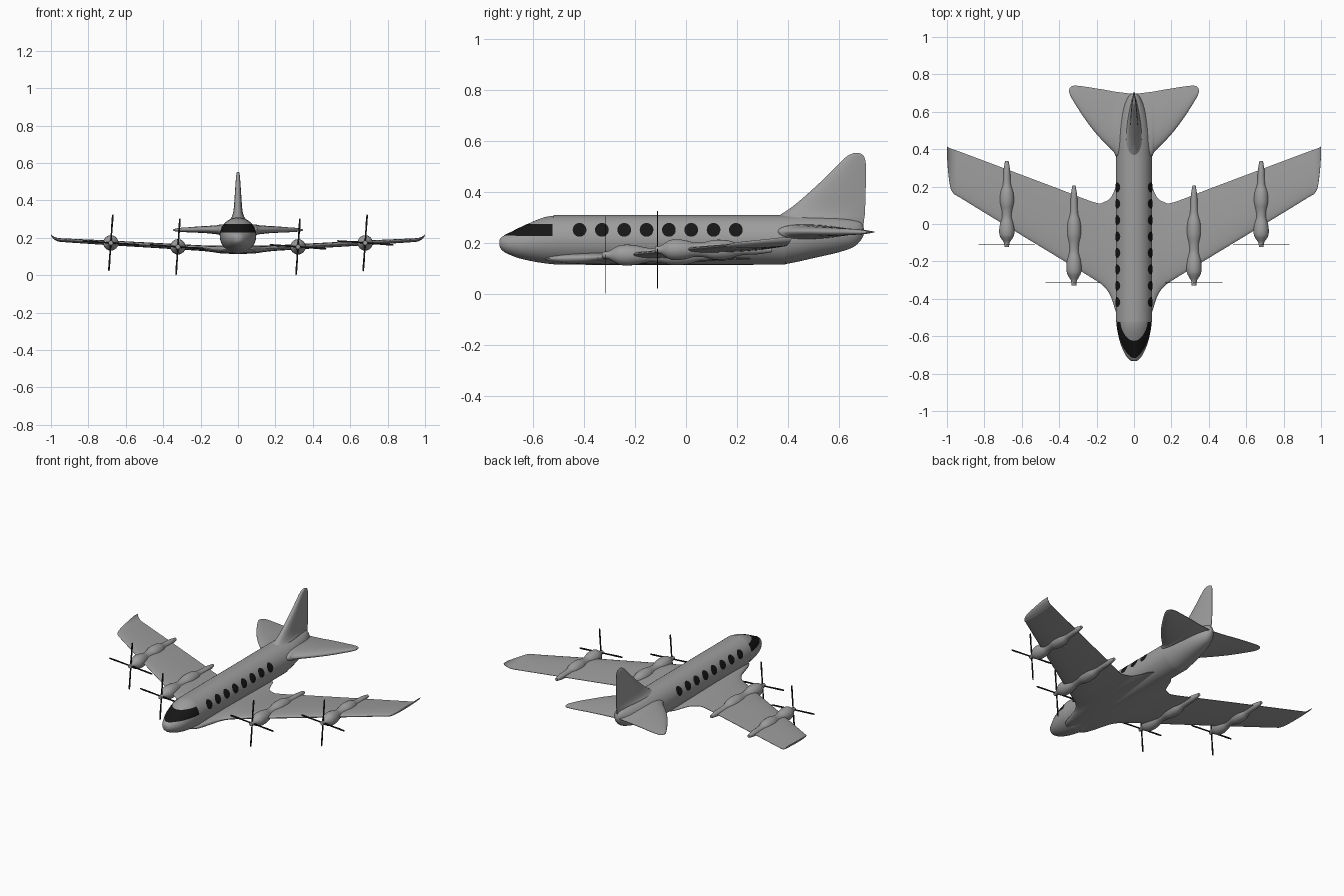
import bpy, bmesh, math
from mathutils import Matrix, Vector

if "Cube" in bpy.data.objects:
    bpy.data.objects.remove(bpy.data.objects["Cube"])


def material(name, v):
    m = bpy.data.materials.new(name)
    m.diffuse_color = (v, v, v, 1)
    m.use_nodes = True
    m.node_tree.nodes["Principled BSDF"].inputs["Base Color"].default_value = m.diffuse_color
    return m


dark = material("dark_glass", 0.008)
grey = material("grey_skin", 0.34)


def finish(name, bm, mat=grey, angle=40):
    me = bpy.data.meshes.new(name)
    bm.to_mesh(me)
    bm.free()
    ob = bpy.data.objects.new(name, me)
    bpy.context.collection.objects.link(ob)
    me.materials.append(mat)
    bpy.ops.object.select_all(action='DESELECT')
    ob.select_set(True)
    bpy.context.view_layer.objects.active = ob
    bpy.ops.object.shade_smooth_by_angle(angle=math.radians(angle))
    return ob


def loft(rings):
    """Skin a list of equal-length rings and cap both ends."""
    bm = bmesh.new()
    vs = [[bm.verts.new(p) for p in r] for r in rings]
    n = len(rings[0])
    for a, b in zip(vs, vs[1:]):
        for i in range(n):
            j = (i + 1) % n
            bm.faces.new((a[i], a[j], b[j], b[i]))
    bm.faces.new(vs[0])
    bm.faces.new(vs[-1])
    bmesh.ops.recalc_face_normals(bm, faces=bm.faces)
    return bm


def refine(st, k=4):
    """Catmull-Rom through the stations for smooth outlines."""
    out = []
    for i in range(len(st) - 1):
        p0, p1, p2, p3 = st[max(i - 1, 0)], st[i], st[i + 1], st[min(i + 2, len(st) - 1)]
        for s in range(k):
            t = s / k
            out.append([0.5 * (2 * b + (c - a) * t + (2 * a - 5 * b + 4 * c - d) * t * t
                               + (3 * b - a - 3 * c + d) * t ** 3)
                        for a, b, c, d in zip(p0, p1, p2, p3)])
    return out + [list(st[-1])]


def airfoil(le, te, t, n=14):
    """(chord position, half thickness) loop, rounded nose and thin tail."""
    us = [(1 - math.cos(math.pi * i / n)) / 2 for i in range(n + 1)]
    h = lambda u: 0.5 * t * (2.969 * u ** .5 - 1.26 * u - 3.516 * u ** 2 + 2.843 * u ** 3 - 1.015 * u ** 4) + 0.001
    return ([(le + (te - le) * u, h(u)) for u in us]
            + [(le + (te - le) * u, -h(u)) for u in reversed(us)])


def span_surface(name, half):
    """Wing from half-span stations (x, leading y, trailing y, z, thickness)."""
    st = refine(half)
    full = [[-s[0]] + s[1:] for s in reversed(st[1:])] + st
    return finish(name, loft([[(x, y, z + h) for y, h in airfoil(le, te, t)]
                              for x, le, te, z, t in full]))


# Fuselage: y, half width, bottom, top
body = [(-.733, .003, .197, .203), (-.73, .018, .181, .217), (-.715, .035, .165, .228),
        (-.69, .051, .152, .240), (-.65, .069, .138, .260), (-.60, .083, .127, .284),
        (-.55, .092, .119, .302), (-.50, .0965, .115, .308), (-.45, .0975, .114, .309),
        (.32, .0975, .114, .309), (.37, .0975, .115, .309), (.42, .096, .122, .309),
        (.50, .088, .140, .307), (.60, .066, .163, .300), (.66, .043, .185, .290),
        (.69, .022, .215, .277), (.70, .004, .238, .25)]


def body_mesh():
    rings = []
    for y, w, b, t in refine(body, 3):
        rings.append([(w * math.cos(a), y, (b + t) / 2 + (t - b) / 2 * math.sin(a))
                      for a in (math.tau * i / 64 for i in range(64))])
    return loft(rings)


finish("fuselage", body_mesh())

# Windscreen: band cut from the nose skin
bm = body_mesh()
for co, no in (((0, 0, .273), (0, 0, 1)), ((0, 0, .227), (0, 0, -1)), ((0, -.525, 0), (0, 1, 0))):
    bmesh.ops.bisect_plane(bm, geom=bm.verts[:] + bm.edges[:] + bm.faces[:],
                           plane_co=co, plane_no=no, clear_outer=True)
bm.normal_update()
for v, no in [(v, v.normal.copy()) for v in bm.verts]:
    v.co += no * 0.0015
finish("windscreen", bm, dark)

# Cabin windows: discs bent onto the fuselage side
for side in (-1, 1):
    for i in range(8):
        bm = bmesh.new()
        cy, cz, prev = -.418 + i * .0877, .251, None
        for r in (.027, .018, .009):
            ring = []
            for k in range(24):
                a = math.tau * k / 24
                z = cz + r * math.sin(a)
                x = math.sqrt(.0975 ** 2 - (z - .2115) ** 2) + .002
                ring.append(bm.verts.new((side * x, cy + r * math.cos(a), z)))
            if prev:
                for k in range(24):
                    j = (k + 1) % 24
                    bm.faces.new((prev[k], prev[j], ring[j], ring[k]))
            prev = ring
        bm.faces.new(prev)
        bmesh.ops.recalc_face_normals(bm, faces=bm.faces)
        if sum(f.normal.x for f in bm.faces) * side < 0:
            bmesh.ops.reverse_faces(bm, faces=bm.faces)
        finish(f"cabin_window_{'left' if side < 0 else 'right'}_{i + 1}", bm, dark)

# Main wing with root fillets and curled tips
span_surface("main_wing", [
    (0, -.58, .28, .137, .044), (.07, -.54, .25, .138, .043), (.10, -.46, .19, .139, .040),
    (.125, -.385, .14, .141, .036), (.16, -.335, .118, .143, .031), (.21, -.298, .115, .146, .028),
    (.40, -.182, .187, .157, .026), (.70, .000, .300, .174, .023), (.93, .141, .386, .187, .018),
    (.965, .163, .398, .191, .016), (.983, .200, .405, .199, .012), (.995, .290, .411, .209, .008),
    (1.0, .370, .415, .219, .003)])

# Tailplane
span_surface("tailplane", [
    (0, .34, .695, .243, .065), (.09, .36, .706, .243, .055), (.11, .387, .709, .243, .047),
    (.16, .437, .718, .244, .038), (.21, .492, .726, .244, .032), (.26, .558, .734, .243, .026),
    (.30, .618, .739, .243, .021), (.33, .667, .738, .242, .014), (.343, .693, .727, .242, .008),
    (.347, .705, .715, .242, .002)])

# Fin: z, leading y, trailing y, thickness
fin = refine([(.25, .29, .695, .11), (.295, .345, .70, .085), (.315, .378, .703, .062),
              (.35, .428, .704, .045), (.42, .508, .706, .034), (.48, .571, .707, .026),
              (.52, .610, .705, .020), (.542, .635, .697, .015), (.550, .652, .687, .010),
              (.553, .664, .676, .003)])
finish("fin", loft([[(h, y, z) for y, h in airfoil(le, te, t)] for z, le, te, t in fin]))

# Engine nacelle profile: fraction of length, radius
nacelle = refine([(0, .012), (.05, .016), (.09, .028), (.13, .038), (.19, .041), (.26, .037),
                  (.34, .028), (.42, .030), (.50, .038), (.57, .039), (.64, .035), (.71, .024),
                  (.78, .020), (.90, .017), (1, .009)])
for side in (-1, 1):
    for tag, x, y0, y1, z, py in (("inner", .321, -.33, .205, .152, -.315),
                                  ("outer", .68, -.122, .338, .173, -.112)):
        name = f"{tag}_{'left' if side < 0 else 'right'}"
        finish("nacelle_" + name, loft([
            [(side * x + r * math.cos(a), y0 + f * (y1 - y0), z + r * math.sin(a))
             for a in (math.tau * i / 24 for i in range(24))] for f, r in nacelle]))
        # Four-blade propeller
        bm = bmesh.new()
        for k in range(4):
            rot = Matrix.Rotation(math.radians(4 + 90 * k), 4, 'Y')
            rings = [[Vector((sx * w, sy * .0015, r)) for sx, sy in ((-1, -1), (1, -1), (1, 1), (-1, 1))]
                     for r, w in ((.005, .004), (.05, .004), (.12, .005), (.148, .004), (.152, .002))]
            blade = loft([[rot @ p + Vector((side * x, py, z)) for p in ring] for ring in rings])
            tmp = bpy.data.meshes.new("blade")
            blade.to_mesh(tmp)
            blade.free()
            bm.from_mesh(tmp)
            bpy.data.meshes.remove(tmp)
        finish("propeller_" + name, bm, dark, 30)
